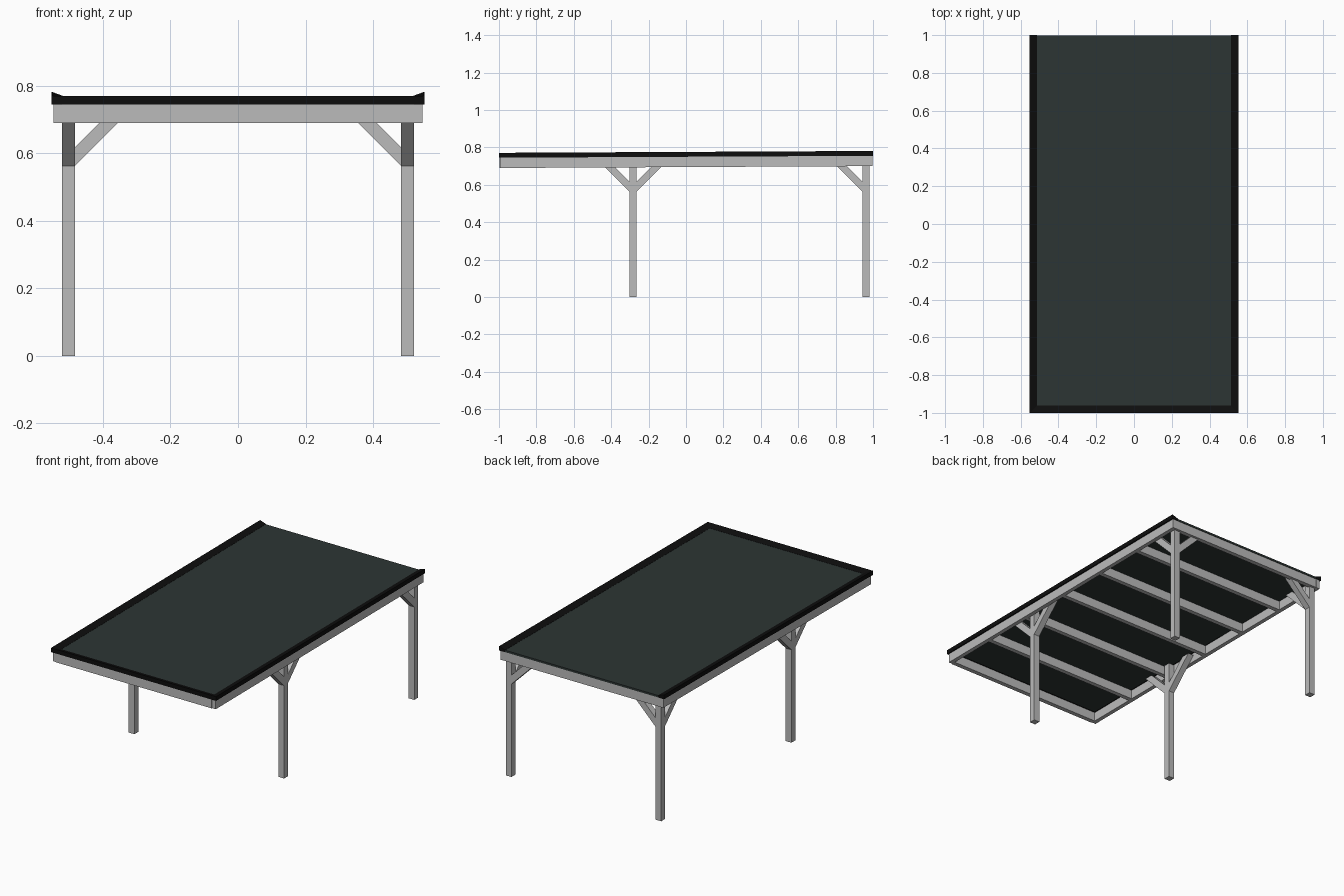
import bpy, bmesh

if "Cube" in bpy.data.objects:
    bpy.data.objects.remove(bpy.data.objects["Cube"])

def mat(name, c):
    m = bpy.data.materials.new(name)
    m.diffuse_color = (*c, 1)
    m.use_nodes = True
    m.node_tree.nodes["Principled BSDF"].inputs["Base Color"].default_value = m.diffuse_color
    return m

WOOD = mat("grey wood", (0.5, 0.5, 0.5))
ROOF = mat("dark roofing", (0.026, 0.036, 0.034))
TRIM = mat("black trim", (0.004, 0.004, 0.004))
SLOPE = 0.005                       # roof rises slightly toward the back

def prism(name, profile, axis, a, b, material, slope=False):
    """Extrude a 2D profile along axis. 'x': (y,z), 'y': (x,z) profile points."""
    bm = bmesh.new()
    def P(p, t):
        x, y, z = (t, p[0], p[1]) if axis == 'x' else (p[0], t, p[1])
        return bm.verts.new((x, y, z + (SLOPE * y if slope else 0)))
    A = [P(p, a) for p in profile]
    B = [P(p, b) for p in profile]
    n = len(profile)
    bm.faces.new(A)
    bm.faces.new(B[::-1])
    for i in range(n):
        bm.faces.new((A[i], B[i], B[(i + 1) % n], A[(i + 1) % n]))
    bmesh.ops.recalc_face_normals(bm, faces=bm.faces)
    me = bpy.data.meshes.new(name)
    bm.to_mesh(me)
    bm.free()
    me.materials.append(material)
    ob = bpy.data.objects.new(name, me)
    bpy.context.collection.objects.link(ob)

def box(name, x0, x1, y0, y1, z0, z1, material, slope=False):
    prism(name, [(x0, z0), (x1, z0), (x1, z1), (x0, z1)], 'y', y0, y1, material, slope)

LOW, TOP = 0.695, 0.75              # beam underside and top at y = 0
HALF = 0.019                        # half post width
PX, FRONT, BACK = 0.502, -0.284, 0.963

def brace(start, d, top):
    """45 degree strut profile leaving a post face in direction d."""
    z0, h = 0.563, 0.054
    return [(start, z0), (start + d * (top - z0), top),
            (start + d * (top - z0 - h), top), (start, z0 + h)]

for s, side in ((-1, "left"), (1, "right")):
    # posts
    for y, end in ((FRONT, "front"), (BACK, "back")):
        box(f"{end}_{side}_post", s * PX - HALF, s * PX + HALF, y - HALF, y + HALF, 0, 0.745, WOOD)
    # struts along the sides
    for y, d, end in ((FRONT, -1, "front_outer"), (FRONT, 1, "front_inner"), (BACK, -1, "back")):
        prism(f"{end}_{side}_strut", brace(y + d * HALF, d, 0.735), 'x',
              s * PX - HALF, s * PX + HALF, WOOD)
    # struts across the back
    prism(f"back_cross_{side}_strut", brace(s * (PX - HALF), -s, 0.735), 'y',
          BACK - HALF, BACK + HALF, WOOD)
    # side beams
    x0, x1 = sorted((s * 0.521, s * 0.546))
    box(f"{side}_beam", x0, x1, -0.993, 0.997, LOW, TOP, WOOD, True)
    # wedge shaped side trim, high on the outer edge
    prism(f"{side}_trim", [(s * 0.553, TOP), (s * 0.553, 0.776), (s * 0.549, 0.776),
                           (s * 0.513, 0.763), (s * 0.513, TOP)], 'y', -1, 1, TRIM, True)

# cross joists, front to back
for i in range(7):
    y = -0.983 + i * 1.966 / 6
    box(f"joist_{i + 1}", -0.521, 0.521, y - 0.0135, y + 0.0135, LOW, TOP, WOOD, True)

# roof panel and front trim
box("roof_panel", -0.548, 0.548, -0.997, 0.999, TOP, 0.762, ROOF, True)
prism("front_trim", [(-1, TOP), (-1, 0.775), (-0.996, 0.775), (-0.96, 0.763), (-0.96, TOP)],
      'x', -0.552, 0.552, TRIM, True)
